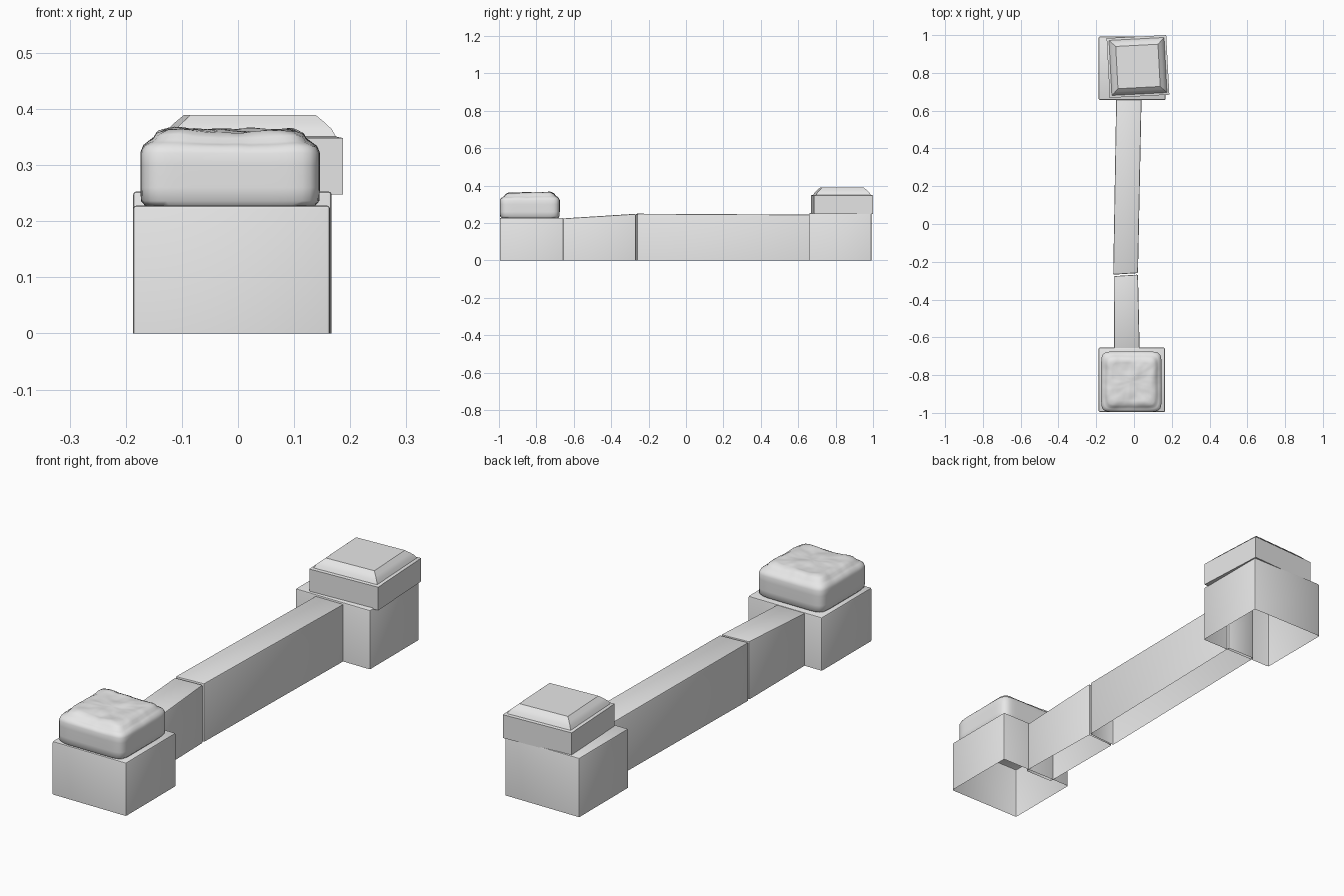
import bpy
import bmesh
from math import cos, sin, pi, radians
from mathutils import Vector, noise

cube = bpy.data.objects.get("Cube")
if cube:
    bpy.data.objects.remove(cube, do_unlink=True)

stone = bpy.data.materials.new("grey stone")
stone.use_nodes = True
GREY = (0.8, 0.8, 0.8, 1)
stone.diffuse_color = GREY
stone.node_tree.nodes["Principled BSDF"].inputs["Base Color"].default_value = GREY


def finish(name, bm, angle=30):
    bmesh.ops.recalc_face_normals(bm, faces=bm.faces)
    mesh = bpy.data.meshes.new(name)
    bm.to_mesh(mesh)
    bm.free()
    mesh.materials.append(stone)
    obj = bpy.data.objects.new(name, mesh)
    bpy.context.collection.objects.link(obj)
    bpy.ops.object.select_all(action='DESELECT')
    obj.select_set(True)
    bpy.context.view_layer.objects.active = obj
    bpy.ops.object.shade_smooth_by_angle(angle=radians(angle))
    return obj


def loft(bm, rings):
    """Skin a stack of closed rings, leaving both ends open."""
    loops = [[bm.verts.new(p) for p in ring] for ring in rings]
    for a, b in zip(loops, loops[1:]):
        for i in range(len(a)):
            j = (i + 1) % len(a)
            bm.faces.new((a[i], a[j], b[j], b[i]))
    return loops


def hollow_block(name, front, back, bevel):
    """Open-bottomed block between two ends: (left y, right y, left x, right x, height)."""
    bm = bmesh.new()
    corners = [(front[2], front[0], front[4]), (front[3], front[1], front[4]),
               (back[3], back[1], back[4]), (back[2], back[0], back[4])]
    loops = loft(bm, [[(x, y, 0) for x, y, z in corners], corners])
    bm.faces.new(loops[1])
    edges = [e for e in bm.edges if len(e.link_faces) == 2]
    bmesh.ops.bevel(bm, geom=edges, offset=bevel, segments=2, profile=0.5,
                    affect='EDGES')
    return finish(name, bm)


# Posts
hollow_block("front_post", (-0.995, -0.995, -0.187, 0.164, 0.228),
             (-0.655, -0.655, -0.187, 0.164, 0.228), 0.006)
hollow_block("back_post", (0.657, 0.657, -0.187, 0.167, 0.253),
             (0.992, 0.992, -0.187, 0.167, 0.253), 0.006)

# Low wall in two lengths with a narrow crack between them
hollow_block("front_wall", (-0.67, -0.67, -0.105, 0.03, 0.224),
             (-0.276, -0.268, -0.107, 0.021, 0.249), 0.006)
hollow_block("back_wall", (-0.268, -0.260, -0.110, 0.021, 0.25),
             (0.67, 0.67, -0.094, 0.040, 0.245), 0.006)

# Clean moulded cap, slightly turned on its post
bm = bmesh.new()
turn = radians(3)
rings = []
for inset, z in ((0, 0.248), (0, 0.348), (0.012, 0.351), (0.019, 0.364),
                 (0.030, 0.375), (0.046, 0.389)):
    h = 0.158 - inset
    rings.append([(0.021 + x * h * cos(turn) - y * h * sin(turn),
                   0.834 + x * h * sin(turn) + y * h * cos(turn), z)
                  for x, y in ((-1, -1), (1, -1), (1, 1), (-1, 1))])
loops = loft(bm, rings)
bm.faces.new(loops[0])
bm.faces.new(loops[-1])
finish("back_cap", bm, 20)

# Worn cap: rounded-square rings, roughened towards the top
bm = bmesh.new()
COUNT = 96
rings = []
profile = [(0.008, 0.228, 0), (0.001, 0.236, 0), (0, 0.26, 0), (0, 0.30, 0),
           (0, 0.322, 0.1), (0.005, 0.334, 0.3), (0.015, 0.341, 0.5),
           (0.023, 0.346, 0.7), (0.029, 0.356, 0.9), (0.038, 0.361, 1),
           (0.048, 0.366, 1)]
profile += [(0.048 + 0.012 * k, 0.366, 1) for k in range(1, 9)]
for inset, z, wear in profile:
    h = 0.160 - inset
    ring = []
    for i in range(COUNT):
        a = 2 * pi * (i + 0.5) / COUNT
        c, s = cos(a), sin(a)
        r = h / (abs(c) ** 9 + abs(s) ** 9) ** (1 / 9)
        x, y = r * c, r * s
        rough = noise.noise(Vector((x * 16, y * 16, 3.7)))
        fine = noise.noise(Vector((x * 40, y * 40, 8.1)))
        # Rear corners stand proud, the near right corner is worn away
        lift = 0.02 * y - 0.014 * x + 0.2 * (x * x - 0.01)
        dz = wear * (lift + 0.006 * rough + 0.002 * fine - 0.002)
        ring.append((x - 0.014, y - 0.835, min(z + dz, 0.376)))
    rings.append(ring)
loops = loft(bm, rings)
bm.faces.new(loops[0])
middle = sum((v.co for v in loops[-1]), Vector()) / COUNT
centre = bm.verts.new(middle)
for i in range(COUNT):
    bm.faces.new((loops[-1][i], loops[-1][(i + 1) % COUNT], centre))
finish("front_cap", bm, 45)
